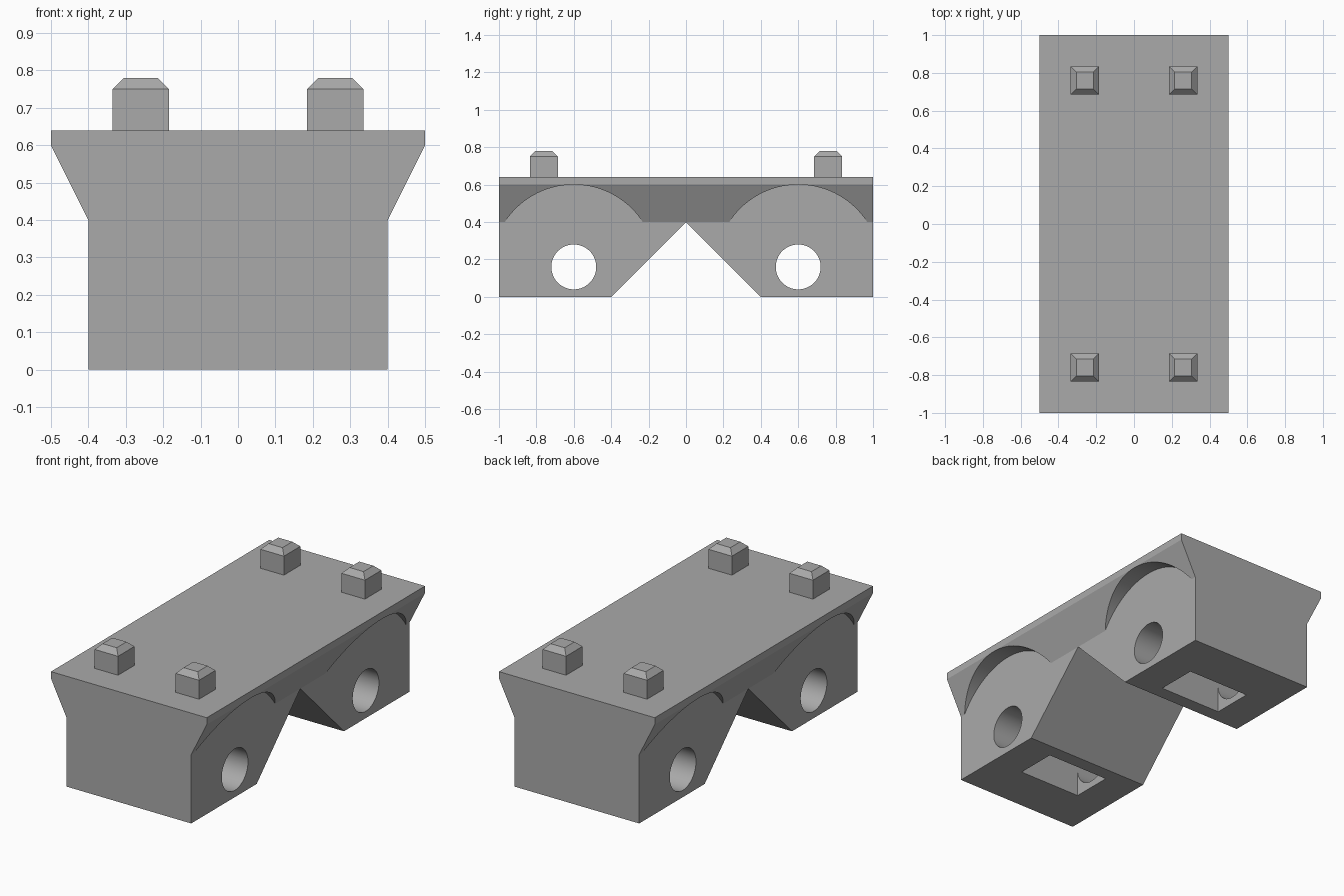
import bpy, bmesh, math
from mathutils import Matrix, Vector

if "Cube" in bpy.data.objects:
    bpy.data.objects.remove(bpy.data.objects["Cube"], do_unlink=True)

COLOUR = (0.4, 0.4, 0.4, 1)
grey = bpy.data.materials.new("plain grey")
grey.use_nodes = True
grey.diffuse_color = COLOUR
grey.node_tree.nodes["Principled BSDF"].inputs["Base Color"].default_value = COLOUR


def finish(bm, name):
    bmesh.ops.recalc_face_normals(bm, faces=bm.faces)
    mesh = bpy.data.meshes.new(name)
    bm.to_mesh(mesh)
    bm.free()
    mesh.materials.append(grey)
    obj = bpy.data.objects.new(name, mesh)
    bpy.context.collection.objects.link(obj)
    return obj


def prism(name, points, depth):
    """Extrude a closed outline of 3D points along depth."""
    bm = bmesh.new()
    face = bm.faces.new([bm.verts.new(p) for p in points])
    new = bmesh.ops.extrude_face_region(bm, geom=[face])["geom"]
    bmesh.ops.translate(bm, vec=depth,
                        verts=[v for v in new if isinstance(v, bmesh.types.BMVert)])
    return finish(bm, name)


def cylinder_x(name, radius, length, centre):
    bm = bmesh.new()
    bmesh.ops.create_cone(bm, cap_ends=True, segments=96, radius1=radius, radius2=radius,
                          depth=length, matrix=Matrix.Translation(centre)
                          @ Matrix.Rotation(math.pi / 2, 4, "Y"))
    return finish(bm, name)


def box(name, size, centre):
    bm = bmesh.new()
    bmesh.ops.create_cube(bm, matrix=Matrix.Translation(centre) @ Matrix.Diagonal((*size, 1)))
    return finish(bm, name)


def cut(target, cutter):
    cutter.hide_render = True
    mod = target.modifiers.new("cut", "BOOLEAN")
    mod.operation, mod.solver, mod.object = "DIFFERENCE", "EXACT", cutter
    bpy.context.view_layer.objects.active = target
    bpy.ops.object.modifier_apply(modifier=mod.name)
    bpy.data.objects.remove(cutter, do_unlink=True)


# Body: narrow base flaring out to a wide deck
half = [(0.4, 0), (0.4, 0.4), (0.5, 0.6), (0.5, 0.64)]
outline = half + [(-x, z) for x, z in reversed(half)]
body = prism("body", [(x, -1, z) for x, z in outline], Vector((0, 2, 0)))

# V notch between the two feet
cut(body, prism("notch_cutter", [(-0.6, -0.5, -0.1), (-0.6, 0.5, -0.1), (-0.6, 0, 0.4)],
                Vector((1.2, 0, 0))))

# Wheel arches, axle holes and slots under each foot
AXLE_Z = 0.16
for y in (-0.6, 0.6):
    for side in (-1, 1):
        cut(body, cylinder_x("arch_cutter", 0.44, 0.2, (side * 0.5, y, AXLE_Z)))
    cut(body, cylinder_x("axle_cutter", 0.12, 1.2, (0, y, AXLE_Z)))
    cut(body, box("slot_cutter", (0.4, 0.24, AXLE_Z + 0.1), (0, y, AXLE_Z / 2 - 0.05)))

bpy.ops.object.select_all(action="DESELECT")
body.select_set(True)
bpy.context.view_layer.objects.active = body
bpy.ops.object.shade_smooth_by_angle(angle=math.radians(20))

# Four square pegs with chamfered tops
for x, side in ((-0.26, "right"), (0.26, "left")):
    for y, end in ((-0.76, "front"), (0.76, "back")):
        peg = box(f"peg_{end}_{side}", (0.15, 0.15, 0.13), (x, y, 0.685))
        bm = bmesh.new()
        bm.from_mesh(peg.data)
        top = max(bm.faces, key=lambda f: f.calc_center_median().z)
        lid = bmesh.ops.extrude_face_region(bm, geom=[top])["geom"]
        bm.faces.remove(top)
        for v in (g for g in lid if isinstance(g, bmesh.types.BMVert)):
            v.co = (x + (v.co.x - x) * 0.6, y + (v.co.y - y) * 0.6, 0.78)
        bm.to_mesh(peg.data)
        bm.free()
